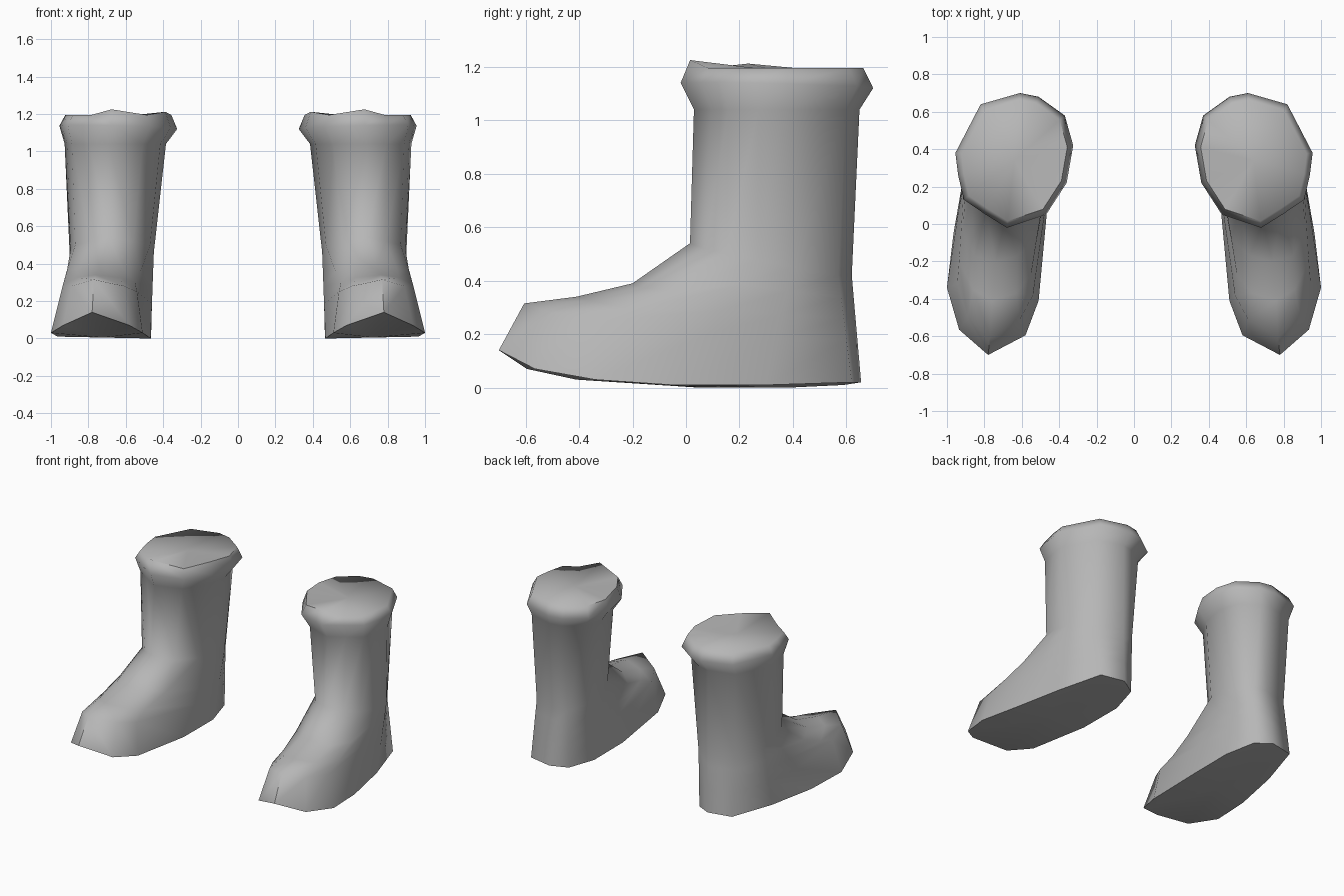
import bpy, bmesh
from mathutils import Vector

if "Cube" in bpy.data.objects:
    bpy.data.objects.remove(bpy.data.objects["Cube"])

felt = bpy.data.materials.new("grey felt")
felt.diffuse_color = (0.47, 0.47, 0.47, 1)
felt.use_nodes = True
felt.node_tree.nodes["Principled BSDF"].inputs["Base Color"].default_value = felt.diffuse_color

# Outlines start at the toe and run round the outer side, heel and inner side
SOLE = [(.78, -.70, .14), (.935, -.565, .07), (1.0, -.34, .03), (.965, -.05, .01),
        (.895, .3, .01), (.80, .62, .02), (.63, .655, .02), (.52, .59, .01),
        (.465, .38, 0), (.467, .05, 0), (.51, -.41, .03), (.58, -.595, .07)]
ANKLE = [(.69, .015, .54), (.79, .07, .52), (.87, .15, .5), (.895, .27, .48),
         (.9, .4, .45), (.79, .57, .42), (.61, .62, .42), (.52, .6, .42),
         (.46, .5, .44), (.45, .38, .46), (.47, .22, .5), (.56, .08, .52)]
CUFF = [(.68, -.02), (.8, .055), (.91, .13), (.94, .26), (.955, .38), (.82, .64),
        (.61, .70), (.51, .68), (.37, .58), (.325, .42), (.36, .22), (.47, .05)]

# Upper foot: blend fraction, then the toe and instep points that leave the blend
FOOT = [
    (.4, {0: (.77, -.605, .315), 1: (.89, -.5, .28), 2: (.945, -.32, .25),
          10: (.54, -.38, .25), 11: (.61, -.51, .28)}),
    (.6, {0: (.76, -.41, .34), 1: (.86, -.35, .325), 2: (.935, -.2, .29),
          10: (.55, -.27, .3), 11: (.63, -.37, .325)}),
    (.8, {0: (.74, -.2, .39), 1: (.85, -.17, .375), 2: (.915, -.03, .36),
          10: (.52, -.08, .36), 11: (.62, -.17, .38)}),
]


def cuff_ring(scale, z, shift=0, tilt=0):
    """Cuff outline scaled about the shaft axis, rising outward and forward by tilt."""
    return [(.64 + shift + (x - .64) * scale, .335 + (y - .335) * scale,
             z + tilt * (x - .64 - (y - .335))) for x, y in CUFF]


# Stack of outlines from the sole to the top of the cuff
rings = [SOLE]
for t, moved in FOOT:
    ring = [Vector(a).lerp(Vector(b), t) for a, b in zip(SOLE, ANKLE)]
    for i, p in moved.items():
        ring[i] = p
    rings.append(ring)
rim = cuff_ring(.9, 1.195)
rim[0] = (rim[0][0], rim[0][1], 1.225)     # small peaks on the rim
rim[10] = (rim[10][0], rim[10][1], 1.212)
rings += [ANKLE, cuff_ring(.86, 1.04, .016), cuff_ring(1, 1.13, 0, .025), rim]

bm = bmesh.new()
loops = [[bm.verts.new(p) for p in ring] for ring in rings]
n = len(SOLE)
for low, high in zip(loops, loops[1:]):
    for i in range(n):
        j = (i + 1) % n
        bm.faces.new((low[i], low[j], high[j], high[i]))

# Sole and slightly dished top
for loop, centre in ((loops[0], (.72, 0, .005)), (loops[-1], (.64, .34, 1.185))):
    c = bm.verts.new(centre)
    for i in range(n):
        bm.faces.new((loop[i], loop[(i + 1) % n], c))
bmesh.ops.recalc_face_normals(bm, faces=bm.faces)

mesh = bpy.data.meshes.new("boots")
bm.to_mesh(mesh)
bm.free()
mesh.materials.append(felt)
boots = bpy.data.objects.new("boots", mesh)
bpy.context.collection.objects.link(boots)

# Smooth upper with crisp sole edge, mirrored to make the pair
bpy.context.view_layer.objects.active = boots
boots.select_set(True)
bpy.ops.object.shade_smooth_by_angle(angle=1.2)
mirror = boots.modifiers.new("pair", 'MIRROR')
mirror.use_axis = (True, False, False)
mirror.use_mirror_merge = False
